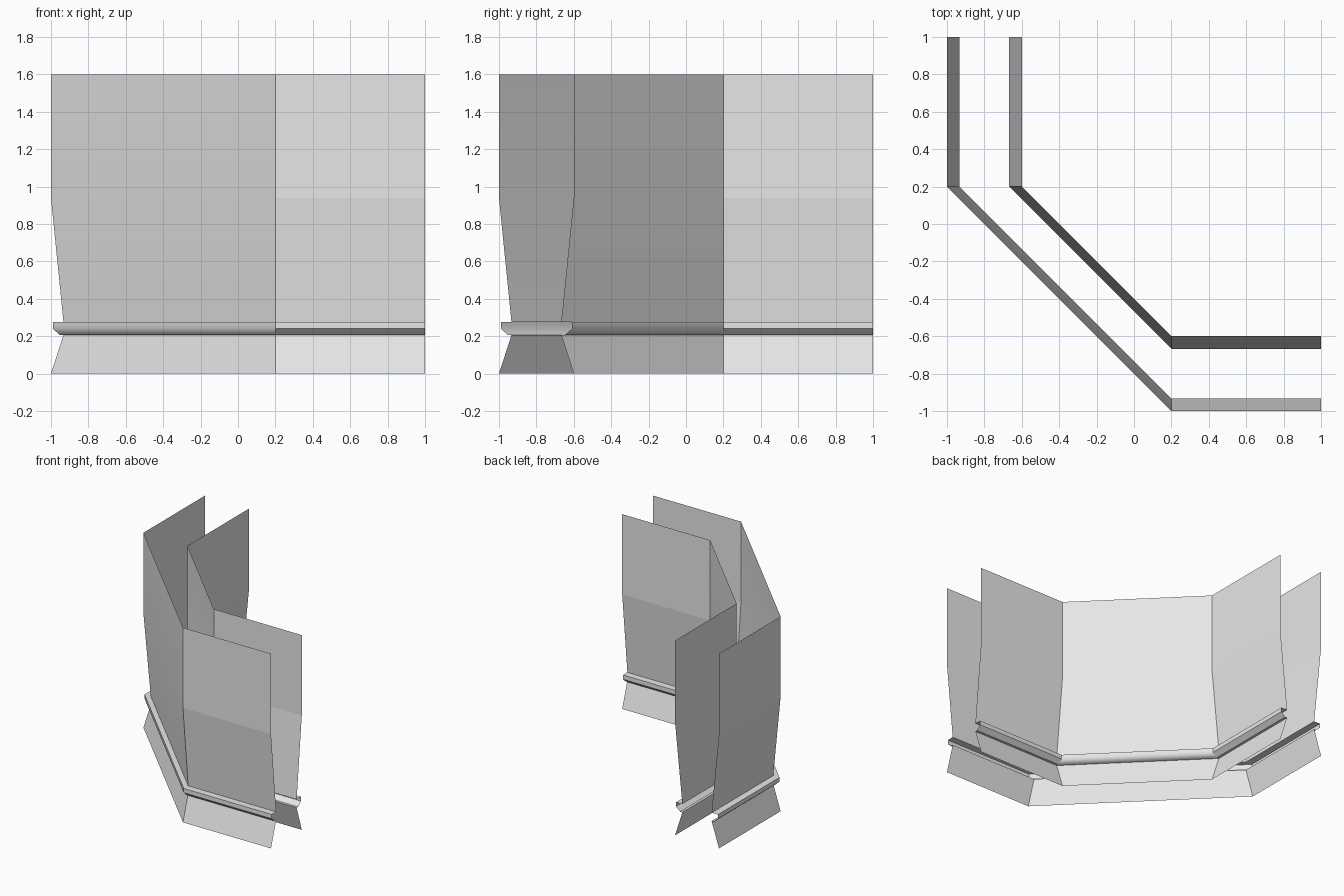
import bpy
import bmesh
import math

cube = bpy.data.objects.get("Cube")
if cube:
    bpy.data.objects.remove(cube, do_unlink=True)

# Single plain wall colour
grey = bpy.data.materials.new("light_grey")
grey.use_nodes = True
colour = (0.8, 0.8, 0.8, 1)
grey.diffuse_color = colour
bsdf = grey.node_tree.nodes["Principled BSDF"]
bsdf.inputs["Base Color"].default_value = colour
bsdf.inputs["Roughness"].default_value = 0.8

# Wall section as (inset, height): skirt, chamfered ledge, leaning panel, upright panel
SECTION = [(0, 0), (0.067, 0.207), (0.047, 0.207), (0.01, 0.24),
           (0.01, 0.275), (0.067, 0.275), (0, 0.94), (0, 1.6)]


def make_wall(name, base, side):
    """Sweep the section along a chamfered corner; side is the inset direction."""
    bm = bmesh.new()
    rows = []
    for inset, z in SECTION:
        p = base + side * inset
        path = [(p, 1), (p, 0.2), (0.2, p), (1, p)]
        rows.append([bm.verts.new((x, y, z)) for x, y in path])
    for low, high in zip(rows, rows[1:]):
        for i in range(3):
            quad = [low[i], low[i + 1], high[i + 1], high[i]]
            if side < 0:
                quad.reverse()
            face = bm.faces.new(quad)
            face.smooth = i == 1     # only the diagonal run is softly shaded
    bm.normal_update()
    for edge in bm.edges:
        if len(edge.link_faces) == 2:
            edge.smooth = edge.calc_face_angle() < math.radians(60)
    mesh = bpy.data.meshes.new(name)
    bm.to_mesh(mesh)
    bm.free()
    mesh.materials.append(grey)
    wall = bpy.data.objects.new(name, mesh)
    bpy.context.collection.objects.link(wall)


make_wall("outer_wall", -1.0, 1)
make_wall("inner_wall", -0.6, -1)
